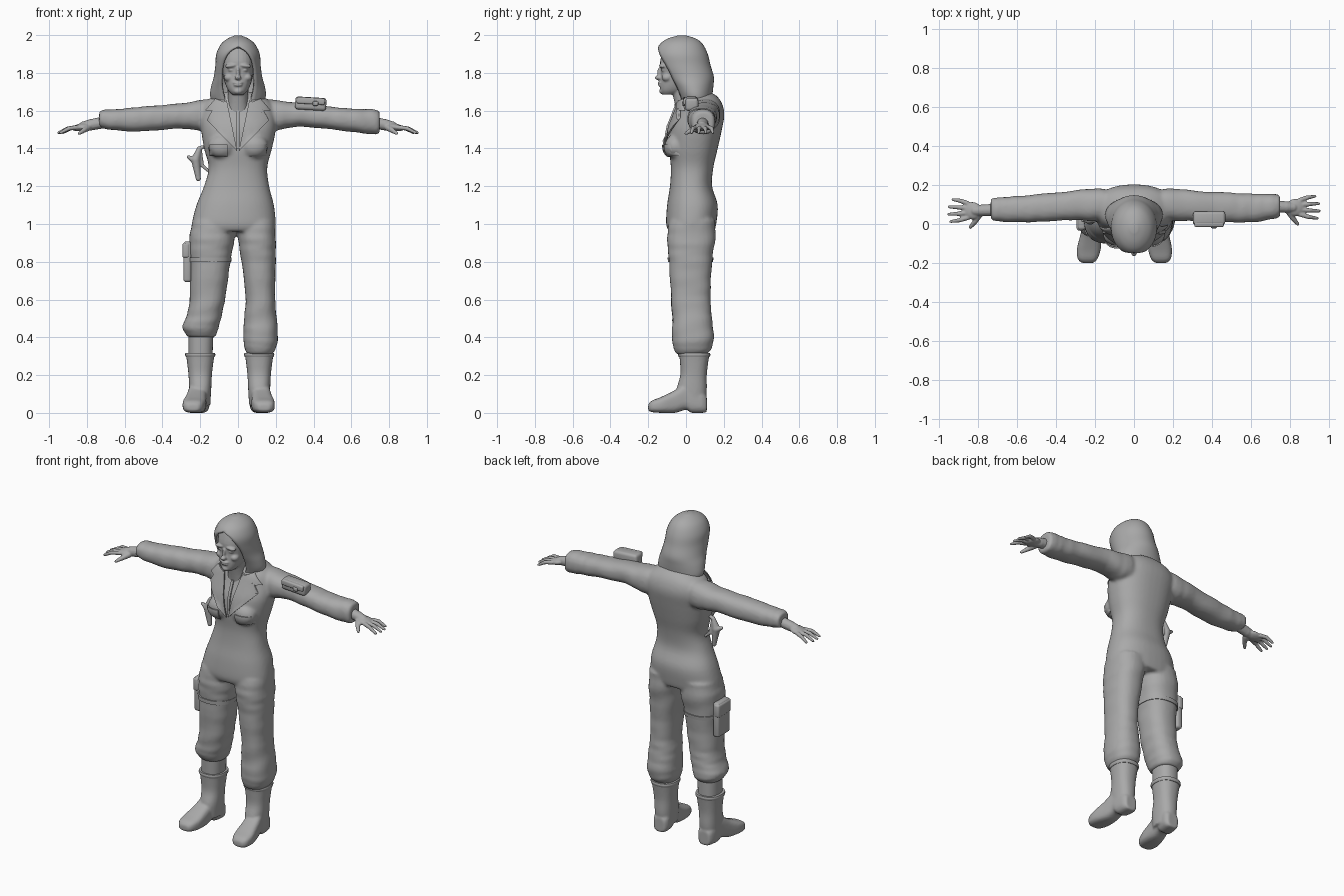
import bpy, bmesh, math
from mathutils import Vector, Matrix
from mathutils.bvhtree import BVHTree

if "Cube" in bpy.data.objects:
    bpy.data.objects.remove(bpy.data.objects["Cube"])

grey = bpy.data.materials.new("plain_grey")
grey.use_nodes = True
grey.diffuse_color = (0.4, 0.4, 0.4, 1)
grey.node_tree.nodes["Principled BSDF"].inputs["Base Color"].default_value = grey.diffuse_color


def finish(name, bm, voxel=0, smooth=0, angle=40):
    """Turn a bmesh into a named object, optionally fused with a voxel remesh."""
    bmesh.ops.recalc_face_normals(bm, faces=bm.faces)
    mesh = bpy.data.meshes.new(name)
    bm.to_mesh(mesh)
    bm.free()
    mesh.materials.append(grey)
    obj = bpy.data.objects.new(name, mesh)
    bpy.context.collection.objects.link(obj)
    if voxel:
        mod = obj.modifiers.new("fuse", "REMESH")
        mod.mode, mod.voxel_size, mod.use_smooth_shade = "VOXEL", voxel, True
    if smooth:
        mod = obj.modifiers.new("soften", "SMOOTH")
        mod.iterations = smooth
    mesh.shade_smooth()
    if not voxel:
        bpy.ops.object.select_all(action="DESELECT")
        obj.select_set(True)
        bpy.context.view_layer.objects.active = obj
        bpy.ops.object.shade_smooth_by_angle(angle=math.radians(angle))
    return obj


def resample(rows, steps):
    """Catmull-Rom interpolation of the cross-section rows."""
    out = []
    for i in range(len(rows) - 1):
        p = [rows[max(i - 1, 0)], rows[i], rows[i + 1], rows[min(i + 2, len(rows) - 1)]]
        for s in range(steps):
            t = s / steps
            out.append([b + t / 2 * (c - a + t * (2 * a - 5 * b + 4 * c - d + t * (3 * (b - c) + d - a)))
                        for a, b, c, d in zip(*p)])
    return out + [rows[-1]]


def loft(bm, axis, rows, n=28, steps=4, square=0.85, folds=0):
    """Rows are (position, min, max, min, max) on the axis and the other two axes."""
    others = [i for i in range(3) if i != axis]
    rings = []
    for k, (t, a, b, c, d) in enumerate(resample(rows, steps)):
        ring = []
        for j in range(n):
            ang = math.tau * j / n
            f = 1 + folds * math.sin(1.9 * k + 2 * math.sin(ang + k / 3))
            v = Vector()
            v[axis] = t
            for i, lo, hi, w in ((others[0], a, b, math.cos(ang)), (others[1], c, d, math.sin(ang))):
                v[i] = (lo + hi) / 2 + f * (hi - lo) / 2 * math.copysign(abs(w) ** square, w)
            ring.append(bm.verts.new(v))
        rings.append(ring)
    for r, s in zip(rings, rings[1:]):
        for j in range(n):
            bm.faces.new((r[j], r[(j + 1) % n], s[(j + 1) % n], s[j]))
    bm.faces.new(rings[0])
    bm.faces.new(rings[-1])


def blob(bm, centre, size, tilt=0):
    m = Matrix.Translation(centre) @ Matrix.Rotation(tilt, 4, "Y") @ Matrix.Diagonal((*size, 1))
    bmesh.ops.create_uvsphere(bm, u_segments=20, v_segments=14, radius=1, matrix=m)


def box(name, centre, size, bevel=0.012, turn=(0, "X")):
    bm = bmesh.new()
    m = Matrix.Translation(centre) @ Matrix.Rotation(turn[0], 4, turn[1]) @ Matrix.Diagonal((*size, 1))
    bmesh.ops.create_cube(bm, size=1, matrix=m)
    bmesh.ops.bevel(bm, geom=bm.edges[:], offset=bevel, segments=3, affect="EDGES", profile=0.5)
    return finish(name, bm)


def tube(bm, points, radii):
    """Rounded limb made of overlapping tapered segments."""
    for p, q, r, s in zip(points, points[1:], radii, radii[1:]):
        p, q = Vector(p), Vector(q)
        m = Matrix.Translation((p + q) / 2) @ (q - p).to_track_quat("Z", "Y").to_matrix().to_4x4()
        bmesh.ops.create_cone(bm, cap_ends=True, segments=12, radius1=r, radius2=s, depth=(q - p).length, matrix=m)
        blob(bm, q, (s, s, s))


# Jumpsuit: torso, trousers and sleeves fused into one cloth surface
bm = bmesh.new()
loft(bm, 2, [(.96, -.24, .19, -.09, .15), (1.0, -.245, .2, -.105, .16), (1.1, -.22, .19, -.1, .168),
             (1.2, -.18, .165, -.085, .138), (1.3, -.155, .155, -.08, .145), (1.4, -.18, .18, -.09, .168),
             (1.5, -.195, .2, -.085, .19), (1.58, -.2, .2, -.055, .203), (1.64, -.18, .18, -.035, .19),
             (1.68, -.12, .12, -.02, .16), (1.7, -.07, .07, 0, .12)], n=40)
loft(bm, 2, [(.4, -.265, -.12, -.04, .12), (.43, -.285, -.11, -.06, .14), (.46, -.295, -.1, -.07, .14),
             (.52, -.27, -.085, -.075, .135), (.62, -.255, -.065, -.08, .13), (.8, -.255, -.04, -.09, .138),
             (.92, -.258, -.018, -.1, .155), (1.02, -.24, -.005, -.09, .155)], folds=.018)
loft(bm, 2, [(.31, .05, .18, -.05, .11), (.34, .035, .2, -.065, .135), (.4, .028, .212, -.075, .148),
             (.5, .032, .205, -.072, .138), (.62, .04, .196, -.08, .13), (.8, .018, .2, -.09, .138),
             (.92, 0, .2, -.1, .155), (1.02, -.02, .195, -.09, .155)], folds=.018)
loft(bm, 0, [(.08, .02, .17, 1.49, 1.67), (.2, .015, .182, 1.495, 1.655), (.32, .015, .17, 1.515, 1.642),
             (.5, .008, .16, 1.5, 1.62), (.62, .01, .155, 1.485, 1.61), (.71, .025, .155, 1.475, 1.608),
             (.75, .035, .15, 1.475, 1.6)], folds=.025)
loft(bm, 0, [(-.08, .02, .17, 1.49, 1.67), (-.2, .015, .182, 1.495, 1.655), (-.32, .02, .17, 1.505, 1.637),
             (-.5, .01, .152, 1.49, 1.622), (-.64, .01, .14, 1.495, 1.608), (-.71, .015, .135, 1.505, 1.605),
             (-.735, .025, .13, 1.515, 1.595)], folds=.025)
for side in (-1, 1):
    blob(bm, (side * .085, -.055, 1.41), (.075, .058, .065))
suit = finish("jumpsuit", bm, .0095, 5)

# Surface lookup for garment details
bpy.context.view_layer.update()
surface = BVHTree.FromObject(suit, bpy.context.evaluated_depsgraph_get())


def patch(name, outline, gap, thick=.008):
    """Cloth piece drawn in x and z and laid on the front of the jumpsuit."""
    bm = bmesh.new()
    bm.faces.new([bm.verts.new((x, 0, z)) for x, z in outline])
    bmesh.ops.triangulate(bm, faces=bm.faces)
    bmesh.ops.subdivide_edges(bm, edges=bm.edges[:], cuts=5, use_grid_fill=True)
    for v in bm.verts:
        hit = surface.ray_cast(Vector((v.co.x, -1, v.co.z)), Vector((0, 1, 0)))[0]
        v.co.y = (hit.y if hit else 0) - gap
    bmesh.ops.solidify(bm, geom=bm.faces[:], thickness=thick)
    return finish(name, bm, angle=50)


# Collar, lapels, chest pockets and zip
for side, label in ((1, "left"), (-1, "right")):
    flip = lambda pts: [(side * x, z) for x, z in pts]
    patch(label + "_lapel", flip([(.004, 1.385), (.165, 1.55), (.125, 1.59), (.13, 1.615), (.06, 1.655)]), .016)
    patch(label + "_collar", flip([(.06, 1.64), (.115, 1.6), (.175, 1.6), (.12, 1.665)]), .02)
    patch(label + "_chest_pocket", flip([(.055, 1.355), (.15, 1.36), (.15, 1.42), (.055, 1.42)]), .007)
patch("zip", [(-.008, 1.4), (.008, 1.4), (.008, 1.6), (-.008, 1.6)], .009)

# Head with face features, neck
bm = bmesh.new()
loft(bm, 2, [(1.685, -.03, .03, -.125, -.05), (1.705, -.05, .05, -.135, .0), (1.74, -.067, .067, -.137, .05),
             (1.8, -.083, .083, -.132, .09), (1.86, -.088, .088, -.137, .1), (1.93, -.08, .08, -.12, .08)])
loft(bm, 2, [(1.56, -.07, .07, -.045, .1), (1.64, -.055, .055, -.06, .07), (1.72, -.055, .055, -.08, .06)])
blob(bm, (0, -.142, 1.775), (.017, .024, .013))
blob(bm, (0, -.136, 1.8), (.01, .016, .034))
for z, w in ((1.747, .028), (1.735, .024)):
    blob(bm, (0, -.135, z), (w, .014, .007))
blob(bm, (0, -.124, 1.703), (.024, .018, .016))
for side in (-1, 1):
    blob(bm, (side * .036, -.125, 1.838), (.034, .018, .011), side * .12)
    blob(bm, (side * .034, -.118, 1.815), (.019, .014, .009))
    blob(bm, (side * .048, -.1, 1.775), (.026, .028, .022))
finish("head", bm, .005, 2)

# Hood: a shell whose front opens around the face
hood_rows = [(1.64, .135, -.03, .14), (1.68, .148, -.045, .14), (1.73, .142, -.075, .145), (1.78, .128, -.115, .147),
             (1.84, .12, -.148, .13), (1.9, .115, -.16, .115), (1.95, .092, -.14, .09), (1.98, .058, -.1, .055),
             (1.997, .02, -.045, .005)]
bm = bmesh.new()
rings = []
for z, w, front, back in resample(hood_rows, 5):
    h = (z - 1.79) / (.145 if z > 1.79 else .21)
    half = .09 * math.sqrt(max(0, 1 - h * h))
    start = math.asin(min(half / w, 1))
    ring = []
    for j in range(33):
        ang = start + (math.tau - 2 * start) * j / 32
        y = (front + back) / 2 - (back - front) / 2 * math.cos(ang)
        ring.append(bm.verts.new((w * math.sin(ang), y, z)))
    rings.append(ring)
for r, s in zip(rings, rings[1:]):
    for j in range(32):
        bm.faces.new((r[j], r[j + 1], s[j + 1], s[j]))
bm.faces.new(rings[-1])
bmesh.ops.remove_doubles(bm, verts=bm.verts, dist=.0005)
hood = finish("hood", bm, angle=60)
rim = hood.modifiers.new("cloth", "SOLIDIFY")
rim.thickness, rim.offset = .012, -1

# Hands: palm, four fingers and thumb
for side, label, dy in ((1, "left", .005), (-1, "right", -.012)):
    at = lambda x, y, z: (side * x, y + dy, z)
    bm = bmesh.new()
    tube(bm, [at(.7, .085, 1.54), at(.78, .082, 1.525), at(.815, .08, 1.518)], [.032, .03, .026])
    blob(bm, at(.83, .08, 1.513), (.05, .045, .02), side * .2)
    for k in range(4):
        y, reach = .045 + .024 * k, (.09, .1, .098, .078)[k]
        spread = (k - 1.5) * .009
        tube(bm, [at(.85, y, 1.511), at(.85 + reach / 2, y + spread, 1.506), at(.85 + reach, y + spread * 1.5, 1.483)],
             [.0125, .0115, .008])
    tube(bm, [at(.795, .06, 1.51), at(.815, .025, 1.497), at(.84, -.005, 1.48)], [.019, .014, .009])
    finish(label + "_hand", bm, .005, 2)

# Boots: shaft, foot, arched sole and top rim
for label, mid, toe in (("left", .112, .138), ("right", -.2, -.238)):
    bm = bmesh.new()
    ring = lambda z, w, a, b: (z, mid - w, mid + w, a, b)
    loft(bm, 2, [ring(.04, .053, -.04, .1), ring(.12, .058, -.05, .11), ring(.2, .062, -.03, .11),
                 ring(.27, .07, -.032, .118), ring(.315, .077, -.037, .125)])
    foot = []
    for y, w, base, top in ((-.2, .028, .012, .045), (-.18, .05, .004, .065), (-.13, .061, 0, .085), (-.06, .055, 0, .12),
                            (0, .05, .016, .16), (.03, .051, 0, .15), (.085, .05, 0, .12), (.11, .036, .003, .09)):
        x = mid + (toe - mid) * min(1, max(0, (.08 - y) / .25))
        foot.append((y, x - w, x + w, base, top))
    loft(bm, 1, foot, square=.65)
    finish(label + "_boot", bm, .007, 2)
    bm = bmesh.new()
    loft(bm, 2, [ring(.296, .076, -.038, .125), ring(.307, .08, -.042, .129), ring(.318, .078, -.04, .127)])
    finish(label + "_boot_rim", bm)
bm = bmesh.new()
loft(bm, 2, [(.3, -.262, -.135, -.03, .115), (.42, -.262, -.13, -.035, .115)])
finish("right_sock", bm)

# Pouches, thigh strap and holstered tool
box("arm_pouch", (.385, .03, 1.637), (.165, .07, .068), .016, (.06, "Y"))
box("arm_pouch_flap", (.385, .0, 1.652), (.15, .03, .035), .008, (.06, "Y"))
box("arm_pouch_buckle", (.41, -.01, 1.638), (.03, .024, .024), .006)
box("thigh_pouch", (-.268, .03, .8), (.042, .12, .215), .014)
box("thigh_pouch_flap", (-.275, .03, .86), (.038, .128, .08), .012)
bm = bmesh.new()
loft(bm, 2, [(.798, -.262, -.036, -.096, .143), (.822, -.263, -.034, -.097, .146)], n=40)
finish("thigh_strap", bm)
bm = bmesh.new()
tube(bm, [(-.18, .02, 1.41), (-.205, .02, 1.4), (-.225, .02, 1.34), (-.21, .02, 1.24)], [.01, .012, .024, .014])
tube(bm, [(-.222, .02, 1.33), (-.262, .02, 1.355)], [.018, .01])
tube(bm, [(-.2, .02, 1.4), (-.19, .03, 1.31), (-.155, .03, 1.28)], [.008, .01, .008])
finish("holstered_tool", bm, .005, 1)
